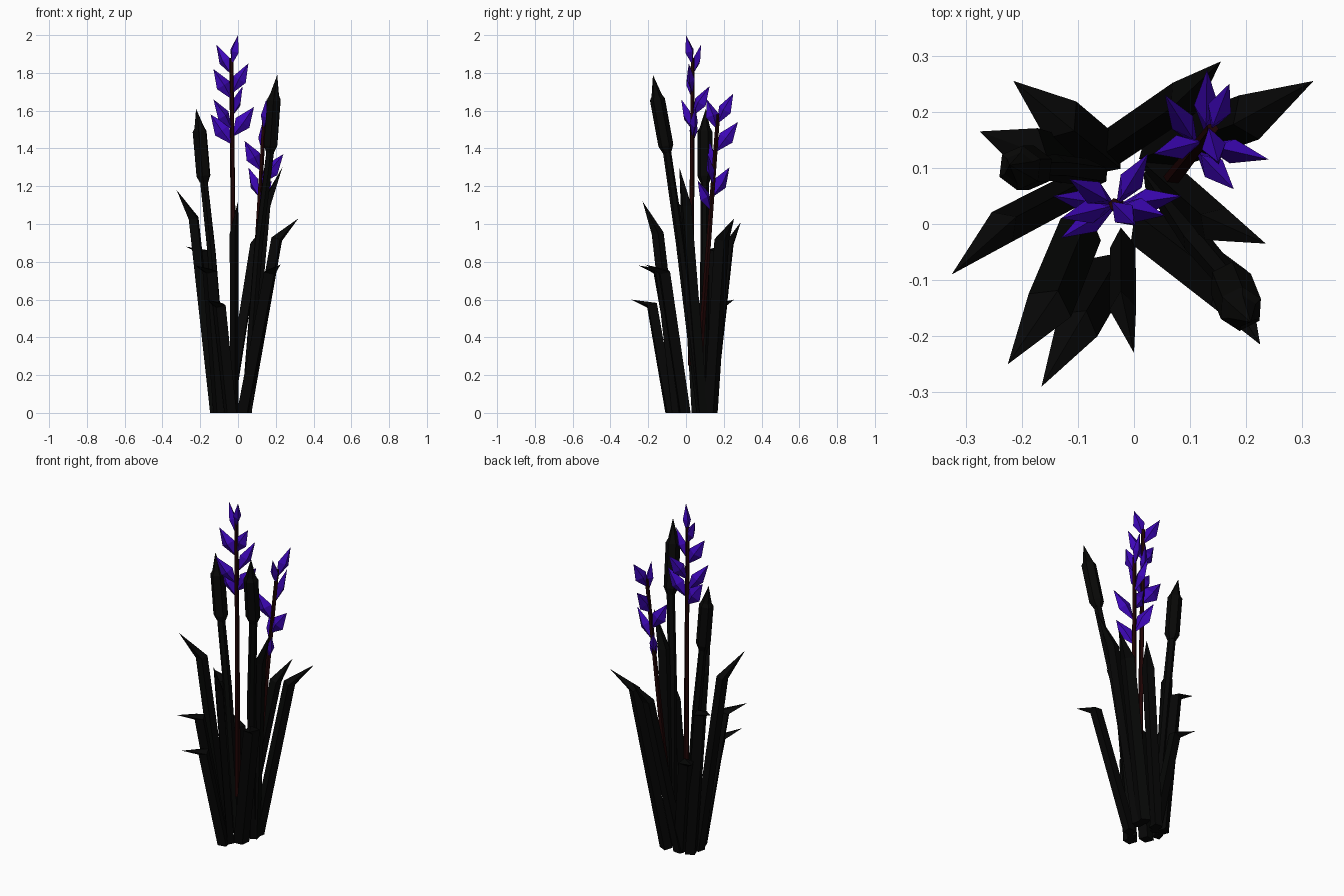
import bpy, bmesh, math
from mathutils import Vector

cube = bpy.data.objects.get("Cube")
if cube:
    bpy.data.objects.remove(cube, do_unlink=True)


def material(name, rgb):
    m = bpy.data.materials.new(name)
    m.use_nodes = True
    m.diffuse_color = (*rgb, 1)
    b = m.node_tree.nodes["Principled BSDF"]
    b.inputs["Base Color"].default_value = (*rgb, 1)
    b.inputs["Roughness"].default_value = 0.9
    return m


leaf_green = material("leaf_near_black", (0.002, 0.0021, 0.002))
reed_brown = material("reed_near_black", (0.0023, 0.0023, 0.002))
stem_red = material("stem_dark_red", (0.014, 0.0012, 0.0012))
petal_purple = material("petal_purple", (0.047, 0.002, 0.48))


def loft(bm, points, sizes, sides):
    """Sweep a flattened polygon along points; a zero size closes to a tip."""
    pts = [Vector(p) for p in points]
    lean = pts[-1] - pts[0]
    across = Vector((-lean.y, lean.x, 0))
    across = across.normalized() if across.length > 1e-4 else Vector((1, 0, 0))
    rings = []
    for i, (p, (w, t)) in enumerate(zip(pts, sizes)):
        if w == 0:
            rings.append([bm.verts.new(p)])
            continue
        d = (pts[min(i + 1, len(pts) - 1)] - pts[max(i - 1, 0)]).normalized()
        if i == 0 and p.z == 0:
            d = Vector((0, 0, 1))          # feet are cut level with the ground
        depth = d.cross(across).normalized()
        ring = []
        for k in range(sides):
            a = 2 * math.pi * k / sides
            ring.append(bm.verts.new(p + across * (w * math.cos(a)) + depth * (t * math.sin(a))))
        rings.append(ring)
    for a, b in zip(rings, rings[1:]):
        for k in range(sides):
            j = (k + 1) % sides
            if len(a) == 1:
                bm.faces.new((a[0], b[j], b[k]))
            elif len(b) == 1:
                bm.faces.new((a[k], a[j], b[0]))
            else:
                bm.faces.new((a[k], a[j], b[j], b[k]))
    for ring in (rings[0], rings[-1]):
        if len(ring) > 2:
            bm.faces.new(ring)


def finish(bm, name, mat):
    bmesh.ops.recalc_face_normals(bm, faces=bm.faces)
    me = bpy.data.meshes.new(name)
    bm.to_mesh(me)
    bm.free()
    me.materials.append(mat)
    ob = bpy.data.objects.new(name, me)
    bpy.context.scene.collection.objects.link(ob)
    return ob


# Blade leaves: foot (x, y), bend, tip, half width
leaves = [
    ((-.05, .12), (-.13, .185, .57), (-.215, .255, .60), .043),
    ((-.05, .13), (.09, .225, .89), (.155, .29, 1.01), .034),
    ((.04, .13), (.205, .19, .92), (.32, .255, 1.03), .043),
    ((-.11, .11), (-.185, .13, .855), (-.275, .165, .88), .043),
    ((-.12, .055), (-.235, -.005, 1.03), (-.325, -.09, 1.18), .032),
    ((-.095, -.01), (-.15, -.145, .75), (-.225, -.25, .78), .043),
    ((-.04, -.08), (-.10, -.18, .57), (-.165, -.29, .60), .040),
    ((-.02, -.04), (-.02, -.15, .95), (0, -.23, 1.12), .024),
    ((.045, .09), (.145, 0, 1.1), (.235, -.035, 1.3), .034),
    ((.025, -.005), (.17, -.115, .745), (.225, -.215, .785), .045),
]
for n, (foot, bend, tip, w) in enumerate(leaves, 1):
    bm = bmesh.new()
    loft(bm, [(*foot, 0), bend, tip], [(w * .95, .034), (w, .032), (0, 0)], 4)
    finish(bm, f"leaf_{n}", leaf_green)

# Reeds: thin stalk, thick seed head, pointed spike
reeds = [
    [(.04, .08, 0), (.11, -.03, .9), (.17, -.1, 1.38), (.192, -.155, 1.68), (.208, -.175, 1.79)],
    [(-.07, .09, 0), (-.14, .1, .85), (-.18, .1, 1.22), (-.205, .1, 1.51), (-.222, .105, 1.61)],
]
for n, (foot, mid, low, high, tip) in enumerate(reeds, 1):
    bm = bmesh.new()
    loft(bm, [foot, mid, low], [(.025, .025), (.024, .024), (.022, .022)], 6)
    finish(bm, f"reed_stalk_{n}", leaf_green)
    a, b = Vector(low), Vector(high)
    head = [a, a.lerp(b, .12), a.lerp(b, .93), b, tip]
    bm = bmesh.new()
    loft(bm, head, [(r, r) for r in (.024, .04, .04, .028, 0)], 6)
    finish(bm, f"reed_head_{n}", reed_brown)

# Flower spikes: stem path, then petal tips with half height
flowers = [
    ([(-.018, .025, .25), (-.035, .035, 1.88)],
     [(-.145, .05, 1.58, .046), (.085, .05, 1.62, .045), (-.13, -.025, 1.66, .038),
      (.025, .125, 1.73, .038), (-.13, .01, 1.82, .04), (.055, .015, 1.85, .038),
      (-.115, .08, 1.95, .034), (0, 0, 2.0, .032)]),
    ([(.065, .075, .3), (.14, .17, 1.58)],
     [(.178, .062, 1.23, .038), (.055, .23, 1.30, .042), (.24, .115, 1.37, .042),
      (.035, .125, 1.44, .042), (.13, .275, 1.54, .042), (.15, .11, 1.66, .036),
      (.17, .25, 1.69, .038)]),
]
for n, ((foot, top), petals) in enumerate(flowers, 1):
    bm = bmesh.new()
    loft(bm, [foot, top], [(.016, .016), (.011, .011)], 5)
    finish(bm, f"flower_stem_{n}", stem_red)
    bm = bmesh.new()
    f, t = Vector(foot), Vector(top)
    for x, y, z, h in petals:
        root = f.lerp(t, min((z - .16 - f.z) / (t.z - f.z), 1))
        belly = root.lerp(Vector((x, y, z)), .47)
        loft(bm, [root, belly, (x, y, z)], [(0, 0), (.022, h), (0, 0)], 4)
    finish(bm, f"flower_petals_{n}", petal_purple)
